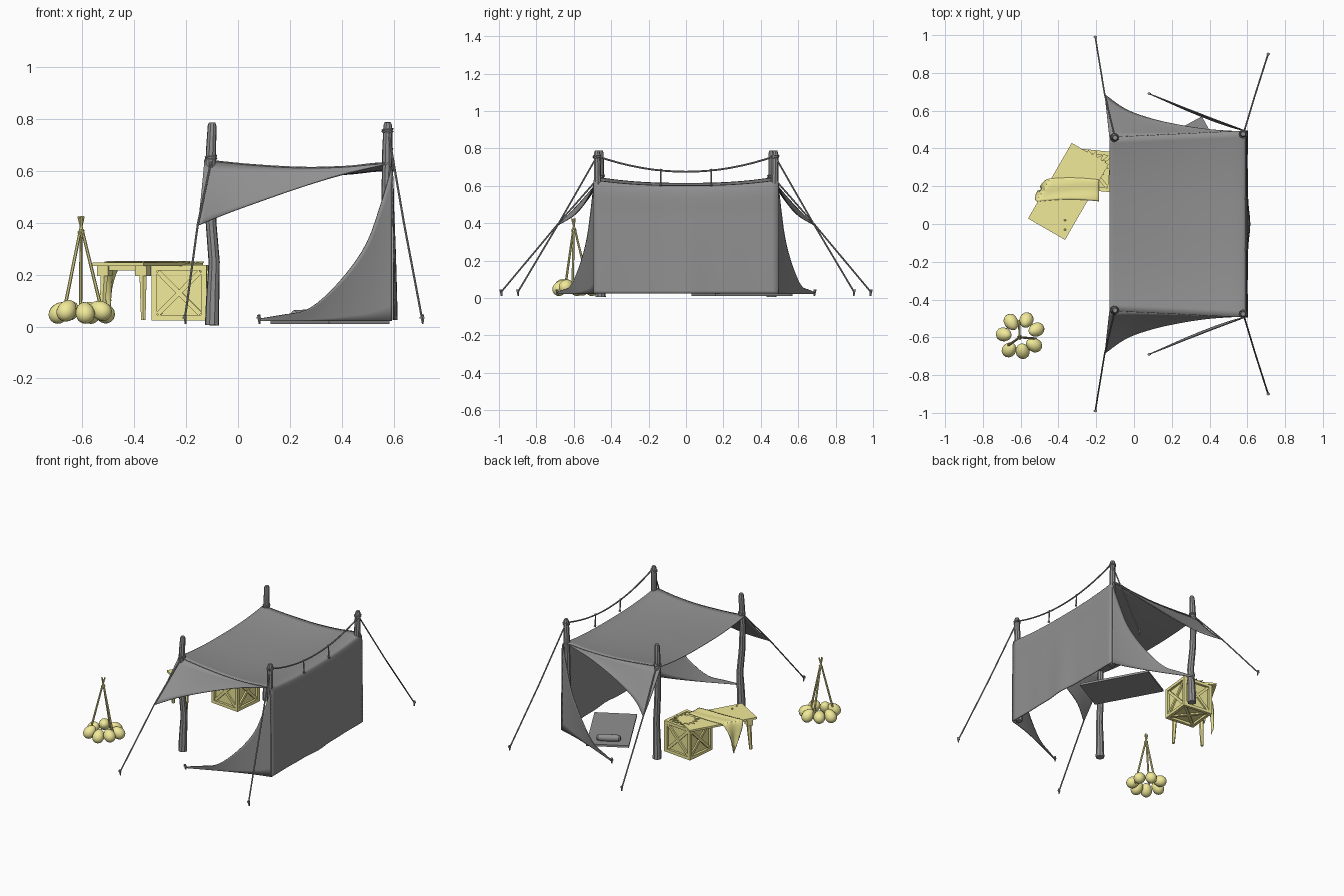
import bpy, bmesh, math, random
from mathutils import Vector, Matrix

if "Cube" in bpy.data.objects:
    bpy.data.objects.remove(bpy.data.objects["Cube"])

random.seed(4)
straw = bpy.data.materials.new("straw")
straw.diffuse_color = (0.88, 0.82, 0.32, 1)
straw.use_nodes = True
straw.node_tree.nodes["Principled BSDF"].inputs["Base Color"].default_value = straw.diffuse_color
grey = bpy.data.materials.new("dark_grey")
grey.diffuse_color = (0.28, 0.28, 0.28, 1)
grey.use_nodes = True
grey.node_tree.nodes["Principled BSDF"].inputs["Base Color"].default_value = grey.diffuse_color


def finish(name, bm, mat=grey):
    bmesh.ops.recalc_face_normals(bm, faces=bm.faces)
    me = bpy.data.meshes.new(name)
    bm.to_mesh(me)
    bm.free()
    ob = bpy.data.objects.new(name, me)
    bpy.context.collection.objects.link(ob)
    me.materials.append(mat)
    return ob


def tube(bm, pts, radii, sides=8):
    pts = [Vector(p) for p in pts]
    rings = []
    for i, p in enumerate(pts):
        t = (pts[min(i + 1, len(pts) - 1)] - pts[max(i - 1, 0)]).normalized()
        ref = Vector((1, 0, 0)) if abs(t.x) < 0.8 else Vector((0, 1, 0))
        a = t.cross(ref).normalized()
        b = t.cross(a)
        r = radii[i] if isinstance(radii, (list, tuple)) else radii
        rings.append([bm.verts.new(p + r * (a * math.cos(k * math.tau / sides) + b * math.sin(k * math.tau / sides)))
                      for k in range(sides)])
    for r0, r1 in zip(rings, rings[1:]):
        for k in range(sides):
            bm.faces.new((r0[k], r0[(k + 1) % sides], r1[(k + 1) % sides], r1[k]))
    bm.faces.new(rings[0])
    bm.faces.new(rings[-1])


def ring_wrap(bm, c, r, thick, n=12):
    # coil of rope round a post
    for j in range(2):
        pts = [(c[0] + r * math.cos(k * math.tau / n), c[1] + r * math.sin(k * math.tau / n),
                c[2] + j * thick * 1.8 + 0.003 * math.sin(k * math.tau / n + j)) for k in range(n + 1)]
        tube(bm, pts, thick, 5)


def beam(bm, a, b, w, d, normal):
    # box from a to b, d deep along the normal
    a, b = Vector(a), Vector(b)
    z = (b - a).normalized()
    x = Vector(normal).normalized()
    y = z.cross(x)
    m = Matrix((x * d, y * w, z * (b - a).length)).transposed().to_4x4()
    m.translation = (a + b) / 2
    bmesh.ops.create_cube(bm, size=1, matrix=m)


def sheet(name, nu, nv, f, thick=0.005, mat=grey):
    bm = bmesh.new()
    g = [[bm.verts.new(f(i / nu, j / nv)) for j in range(nv + 1)] for i in range(nu + 1)]
    for i in range(nu):
        for j in range(nv):
            bm.faces.new((g[i][j], g[i + 1][j], g[i + 1][j + 1], g[i][j + 1]))
    ob = finish(name, bm, mat)
    m = ob.modifiers.new("thickness", "SOLIDIFY")
    m.thickness, m.offset = thick, 0
    return ob


def along(pts, t):
    # smooth lookup on a point list
    k = min(int(t * (len(pts) - 1)), len(pts) - 2)
    w = t * (len(pts) - 1) - k
    p = [Vector(pts[max(0, min(len(pts) - 1, k + d))]) for d in (-1, 0, 1, 2)]
    return 0.5 * (2 * p[1] + (p[2] - p[0]) * w + (2 * p[0] - 5 * p[1] + 4 * p[2] - p[3]) * w ** 2
                  + (3 * p[1] - p[0] - 3 * p[2] + p[3]) * w ** 3)


# canopy roof running over the back into the rear wall
profile = [(-.13, 0, .643), (.05, 0, .625), (.25, 0, .614), (.42, 0, .618), (.56, 0, .63),
           (.594, 0, .6), (.597, 0, .45), (.599, 0, .3), (.6, 0, .15), (.6, 0, .025)]


def canopy(u, v):
    p = along(profile, u)
    t = 2 * v - 1
    y = t * (0.46 + 0.035 * min(1, max(0, (p.x + .13) / .73)))
    sag = 0.03 * (1 - abs(t) ** 2.5) * min(1, max(0, (p.z - .3) / .3))
    low = max(0, (.6 - p.z) / .6)
    x = p.x + low * (0.012 * math.exp(-(t * 4) ** 2) + 0.002 * math.cos(t * 14) * (1 - t * t))
    return (x, y, p.z - sag)


sheet("canopy_and_back_wall", 54, 28, canopy)

out_edge = [(-.155, .685, .39), (-.04, .605, .437), (.1, .555, .488), (.25, .522, .54), (.4, .5, .585), (.57, .488, .625)]
wall_edge = [(.594, .492, .615), (.55, .508, .47), (.5, .527, .33), (.43, .553, .22), (.34, .588, .12),
             (.26, .619, .062), (.17, .655, .045), (.08, .69, .03)]
for s, side in ((-1, "right"), (1, "left")):
    def awning(u, v):
        a = Vector(canopy(u * .44, 1)) - Vector((0, .003, .004))
        p = a.lerp(along(out_edge, u), v)
        return (p.x, s * p.y, p.z - 0.01 * math.sin(math.pi * v) * (1 - u))

    def side_wall(u, v):
        top = along(wall_edge, u)
        fold = -0.012 * math.sin(math.pi * u) * (1 - v)
        return (top.x, s * (top.y + fold), .022 + (top.z - .022) * v)

    sheet("awning_" + side, 20, 8, awning)
    sheet("side_wall_" + side, 24, 10, side_wall)

    # posts, gently crooked
    offs = [.0, .002, .008, -.004, -.008, -.004, 0, 0]
    zs = [0.005, .1, .25, .4, .55, .68, .775, .788]
    rad = [.028, .026, .022, .021, .02, .02, .017, .012]
    bm = bmesh.new()
    tube(bm, [(-.1 + o, s * (.457 - o * .5), z) for o, z in zip(offs, zs)], rad, 9)
    finish("front_post_" + side, bm)
    bm = bmesh.new()
    tube(bm, [(.57 + .01 * z - .2 * abs(o), s * (.462 + .018 * z), max(z, .025)) for o, z in zip(offs, zs)],
         [min(r, .021) for r in rad], 9)
    finish("back_post_" + side, bm)

    # guy ropes, lashings and stakes
    bm = bmesh.new()
    tube(bm, [(-.1, s * .457, .655), (-.155, s * .685, .395), (-.205, s * .99, .03)], .0045, 6)
    tube(bm, [(.58, s * .48, .75), (.64, s * .68, .4), (.71, s * .9, .03)], .0045, 6)
    ring_wrap(bm, (-.104, s * .458, .648), .02, .0045)
    ring_wrap(bm, (.577, s * .476, .752), .019, .0045)
    finish("guy_ropes_" + side, bm)
    bm = bmesh.new()
    for x, y in ((-.205, .99), (.71, .9), (.08, .69)):
        tube(bm, [(x + .003, s * (y - .004), 0.01), (x, s * y, .045)], [.004, .008], 6)
        beam(bm, (x - .009, s * y, .034), (x + .009, s * y, .034), .006, .006, (0, 0, 1))
    finish("stakes_" + side, bm)

# sagging rope between the rear posts
bm = bmesh.new()
tube(bm, [(.592, .48 * t, .675 + .085 * t * t) for t in [i / 8 - 1 for i in range(17)]], .005, 6)
for y in (-.135, .135):
    tube(bm, [(.592, y, .688), (.597, y, .6)], .004, 6)
    bmesh.ops.create_icosphere(bm, subdivisions=1, radius=.009, matrix=Matrix.Translation((.597, y, .605)))
    bmesh.ops.create_icosphere(bm, subdivisions=1, radius=.008, matrix=Matrix.Translation((.592, y, .684)))
finish("ridge_rope", bm)

# sleeping mat with rolled pillow
u, v, c = Vector((-.48, .876, 0)), Vector((.876, .48, 0)), Vector((.355, .3, .017))
bm = bmesh.new()
beam(bm, c - u * .235, c + u * .235, .267, .014, (0, 0, 1))
finish("sleeping_mat", bm)
bm = bmesh.new()
pc = c + u * .17 + Vector((0, 0, .025))
tube(bm, [pc + v * k for k in (-.075, -.065, 0, .065, .075)], [.012, .021, .024, .021, .012], 12)
finish("pillow", bm)

# crate: panels, frame edges and crossed braces on each face
bm = bmesh.new()
h = .096
bmesh.ops.create_cube(bm, size=.182)
for i in range(3):
    for s in (-1, 1):
        def P(a, b, n=s * h):
            q = [0, 0, 0]
            q[i], q[(i + 1) % 3], q[(i + 2) % 3] = n, a, b
            return q
        n = P(0, 0, s)
        for k in (-1, 1):
            beam(bm, P(-h * .85, -k * h * .85), P(h * .85, k * h * .85), .018, .01 + .001 * k, n)
            beam(bm, P(-h - .009, k * h), P(h + .009, k * h), .021, .02, n)
            beam(bm, P(k * h, -h), P(k * h, h), .021, .019, n)
ob = finish("crate", bm, straw)
ob.location, ob.rotation_euler = (-.217, .285, .13), (0, 0, math.radians(-6))

# table: plank top resting on the crate at one end
A, B, C = Vector((.5, .866, 0)), Vector((.866, -.5, 0)), Vector((-.3475, .1725, .24))
Z = Vector((0, 0, 1))
bm = bmesh.new()
beam(bm, C - A * .231, C + A * .231, .226, .013, Z)
finish("table_top", bm, straw)
bm = bmesh.new()
for k in (-1, 1):
    top = C - A * .185 + B * .085 * k - Z * .006
    foot = top - A * .012 + B * .008 * k
    foot.z = .025
    tube(bm, [foot, top], [.01, .017], 6)
    beam(bm, top - Z * .04, top, .05, .035, A)
beam(bm, C - A * .185 - B * .1 - Z * .014, C - A * .185 + B * .1 - Z * .014, .022, .018, Z)
finish("table_legs", bm, straw)
bm = bmesh.new()
for x, y in ((-.365, .02), (-.365, -.03)):
    bmesh.ops.create_icosphere(bm, subdivisions=1, radius=.006, matrix=Matrix.Translation((x, y, .248)))
finish("table_beads", bm, straw)


# cloth draped over the table edge, narrowing towards its tip
def drape(s, t):
    p = Vector((-.185 - .5 * s, .12 + .115 * t + .01 * math.sin(s * 5), 0)) - C
    a, b = p.dot(A), p.dot(B)
    z = .2495 + .0015 * math.sin(t * 9 + s * 4)
    if b < -.118:
        e = -b - .118
        b = -.118 - .018 * (1 - math.exp(-e * 30)) - .006 * math.sin(t * 9) * min(1, e * 12)
        a += .577 * e
        a += (-.06 - a) * min(.7, e * 4)
        z -= e * (.75 + .5 * (1 - abs(2 * t - 1)))
    elif b > .113:
        z -= (b - .113) * .1
    q = C + A * a + B * b
    return (q.x, q.y, max(.035, z))


sheet("draped_cloth", 36, 12, drape, .004, straw)

# jagged leaf lying on the table and crate
bm = bmesh.new()
ring = []
for k in range(24):
    r = (.088 if k % 2 else .055) * random.uniform(.88, 1.08)
    w = k * math.tau / 24
    ring.append(bm.verts.new((-.22 + r * math.cos(w), .315 + r * .9 * math.sin(w), .251)))
f = bm.faces.new(ring)
new = bmesh.ops.extrude_face_region(bm, geom=[f])["geom"]
bmesh.ops.translate(bm, vec=(0, 0, -.005), verts=[g for g in new if isinstance(g, bmesh.types.BMVert)])
finish("leaf", bm, straw)

# tripod of poles with a lashing
bm = bmesh.new()
tx, ty = -.605, -.6
for deg in (92, -5, 215):
    cw, sw = math.cos(math.radians(deg)), math.sin(math.radians(deg))
    tube(bm, [(tx + .085 * cw, ty + .085 * sw, .04), (tx + .007 * cw, ty + .007 * sw, .36),
              (tx - .011 * cw, ty - .011 * sw, .425)], [.007, .006, .0045], 7)
ring_wrap(bm, (tx, ty, .36), .01, .004)
finish("tripod", bm, straw)

# ring of gourds round the tripod
for i, (x, y) in enumerate(((-.57, -.51), (-.65, -.52), (-.688, -.585), (-.66, -.665), (-.59, -.672), (-.53, -.64), (-.518, -.56))):
    bm = bmesh.new()
    bmesh.ops.create_uvsphere(bm, u_segments=14, v_segments=10, radius=.037)
    for vert in bm.verts:
        k = vert.co.z / .037
        vert.co.x *= 1 - .12 * k
        vert.co.y *= 1 - .12 * k
        vert.co.z *= 1.25
    ob = finish("gourd_%d" % (i + 1), bm, straw)
    ob.location = (x, y, .054 + .008 * (i % 2))
    d = Vector((tx - x, ty - y, random.uniform(.03, .12))).normalized()
    ob.rotation_euler = d.to_track_quat("Z", "Y").to_euler()

# smooth shading with sharp edges kept
for ob in bpy.data.objects:
    ob.select_set(True)
    bpy.context.view_layer.objects.active = ob
bpy.ops.object.shade_smooth_by_angle(angle=math.radians(35))
